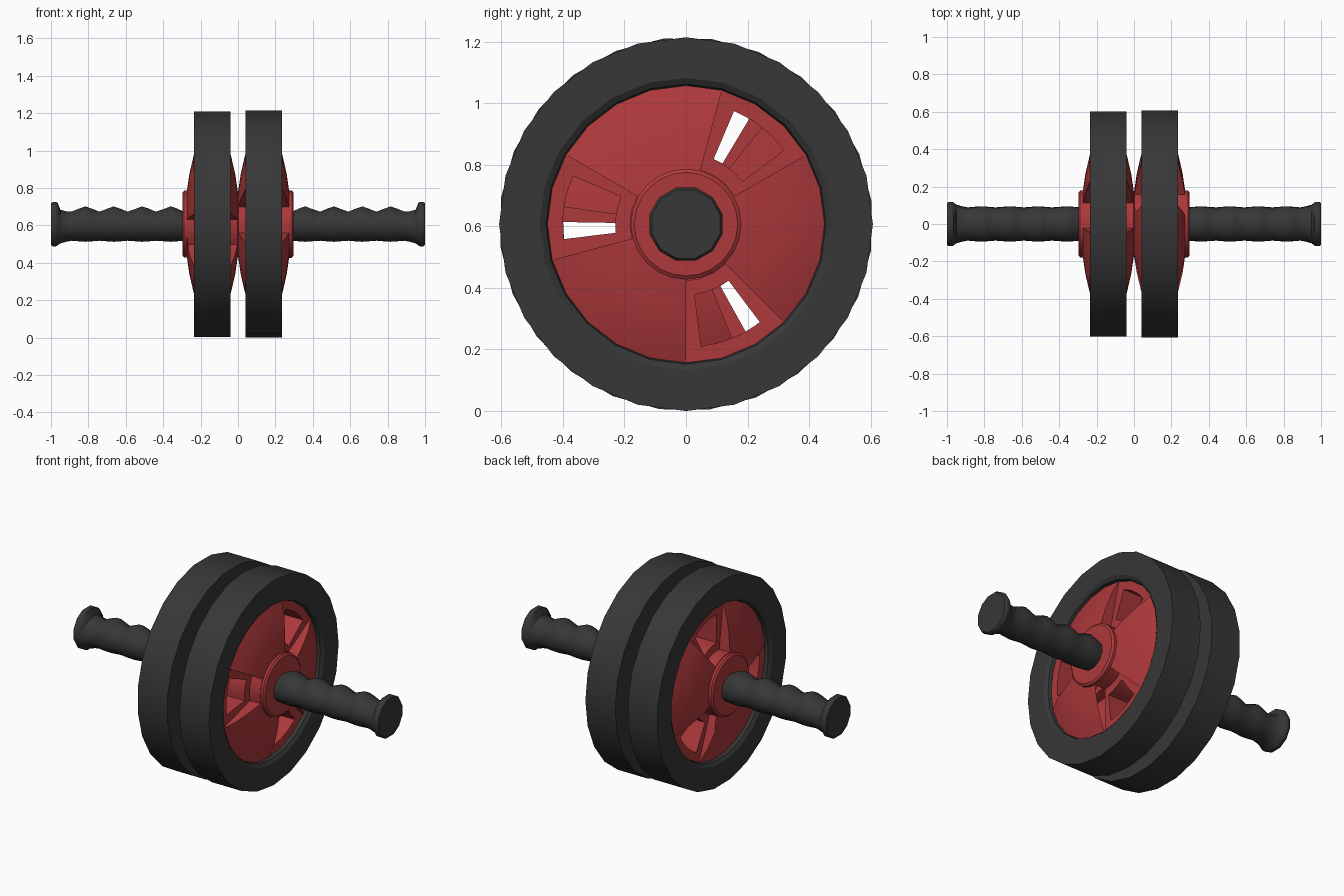
import bpy, bmesh, math

if "Cube" in bpy.data.objects:
    bpy.data.objects.remove(bpy.data.objects["Cube"])

AXLE_Z = 0.607
TURN = 22          # left wheel is turned a little against the right one


def material(name, rgb):
    m = bpy.data.materials.new(name)
    m.diffuse_color = (*rgb, 1)
    m.use_nodes = True
    m.node_tree.nodes["Principled BSDF"].inputs["Base Color"].default_value = m.diffuse_color
    return m


RUBBER = material("dark grey rubber", (0.038, 0.038, 0.038))
RED = material("red plastic", (0.42, 0.040, 0.044))


def polar(x, r, deg):
    a = math.radians(deg)
    return (x, r * math.cos(a), AXLE_Z + r * math.sin(a))


def finish(bm, name, mat=None):
    bmesh.ops.recalc_face_normals(bm, faces=bm.faces)
    me = bpy.data.meshes.new(name)
    bm.to_mesh(me)
    bm.free()
    ob = bpy.data.objects.new(name, me)
    bpy.context.collection.objects.link(ob)
    if mat:
        me.materials.append(mat)
    return ob


def activate(ob):
    bpy.ops.object.select_all(action='DESELECT')
    ob.select_set(True)
    bpy.context.view_layer.objects.active = ob


def smooth(ob, deg=30):
    activate(ob)
    bpy.ops.object.shade_smooth_by_angle(angle=math.radians(deg))


def lathe(name, profile, sides, mat, side=1, turn=0, ring=False, shape=None):
    """Revolve (x, r) points round the axle; ring closes the profile on itself."""
    bm = bmesh.new()
    rows = []
    for x, r in profile:
        row = []
        for i in range(sides):
            deg = turn + 360 * i / sides
            rr = shape(x, r, deg) if shape else r
            row.append(bm.verts.new(polar(side * x, rr, deg)))
        rows.append(row)
    pairs = list(zip(rows, rows[1:]))
    if ring:
        pairs.append((rows[-1], rows[0]))
    else:
        bm.faces.new(rows[0])
        bm.faces.new(rows[-1])
    for a, b in pairs:
        for i in range(sides):
            j = (i + 1) % sides
            bm.faces.new((a[i], a[j], b[j], b[i]))
    return finish(bm, name, mat)


def sector_cutter(name, x_ranges, r0, r1, a0, a1, side, turn, steps=3):
    """Three sector-shaped blocks, 120 degrees apart, for each x range."""
    bm = bmesh.new()
    for x0, x1 in x_ranges:
        for k in range(3):
            angles = [turn + 120 * k + a0 + (a1 - a0) * i / steps for i in range(steps + 1)]
            outline = [(r0, a) for a in angles] + [(r1, a) for a in reversed(angles)]
            lo = [bm.verts.new(polar(side * x0, r, a)) for r, a in outline]
            hi = [bm.verts.new(polar(side * x1, r, a)) for r, a in outline]
            bm.faces.new(lo)
            bm.faces.new(hi)
            n = len(outline)
            for i in range(n):
                j = (i + 1) % n
                bm.faces.new((lo[i], lo[j], hi[j], hi[i]))
    ob = finish(bm, name)
    ob.hide_render = True
    return ob


def cut(ob, cutter):
    mod = ob.modifiers.new("cut", 'BOOLEAN')
    mod.operation = 'DIFFERENCE'
    mod.solver = 'EXACT'
    mod.object = cutter
    activate(ob)
    bpy.ops.object.modifier_apply(modifier=mod.name)
    bpy.data.objects.remove(cutter)


# Profiles as (x, radius), for the right-hand side
TYRE = [(0.04, 0.607), (0.235, 0.607), (0.235, 0.475), (0.222, 0.455), (0.195, 0.448),
        (0.08, 0.448), (0.053, 0.455), (0.04, 0.475)]
DISC = [(0.0, 0.17), (0.015, 0.27), (0.038, 0.37), (0.07, 0.45), (0.205, 0.45),
        (0.237, 0.37), (0.26, 0.27), (0.273, 0.18), (0.288, 0.18), (0.297, 0.168)]
GRIP_X = [0.29, 0.33, 0.36, 0.40, 0.44, 0.48, 0.515, 0.55, 0.59, 0.63, 0.665,
          0.70, 0.74, 0.78, 0.815, 0.85, 0.89, 0.92]
GRIP = [(x, 0.098) for x in GRIP_X] + [
    (0.95, 0.107), (0.965, 0.119), (0.975, 0.123), (0.99, 0.123), (1.0, 0.115)]


def finger_grooves(x, r, deg):
    """Finger waves on the upper side of the grip, fading out at the end cap."""
    if x > 0.96:
        return r
    up = max(0.0, math.sin(math.radians(deg)))
    wave = 0.5 - 0.5 * math.cos(2 * math.pi * (x - 0.36) / 0.152)
    depth = 0.030 * wave if x < 0.9 else 0.028
    return r - 0.006 * wave * (x < 0.9) * (1 - up) - depth * up


for label, side, turn in (("right", 1, 0), ("left", -1, TURN)):
    # Tyre
    smooth(lathe(label + "_tyre", TYRE, 24, RUBBER, side, turn, ring=True))
    # Red wheel disc with three recessed sectors, each with a window
    disc = lathe(label + "_wheel_disc", DISC, 24, RED, side, turn)
    cut(disc, sector_cutter("pocket_cutter", [(-0.1, 0.072), (0.203, 0.4)],
                            0.183, 0.6, 30, 75, side, turn))
    cut(disc, sector_cutter("window_cutter", [(-0.2, 0.5)],
                            0.23, 0.40, 37, 67, side, turn))
    smooth(disc, 25)
    # Handle grip with end cap
    smooth(lathe(label + "_handle", GRIP, 12, RUBBER, side, 15, shape=finger_grooves), 40)
